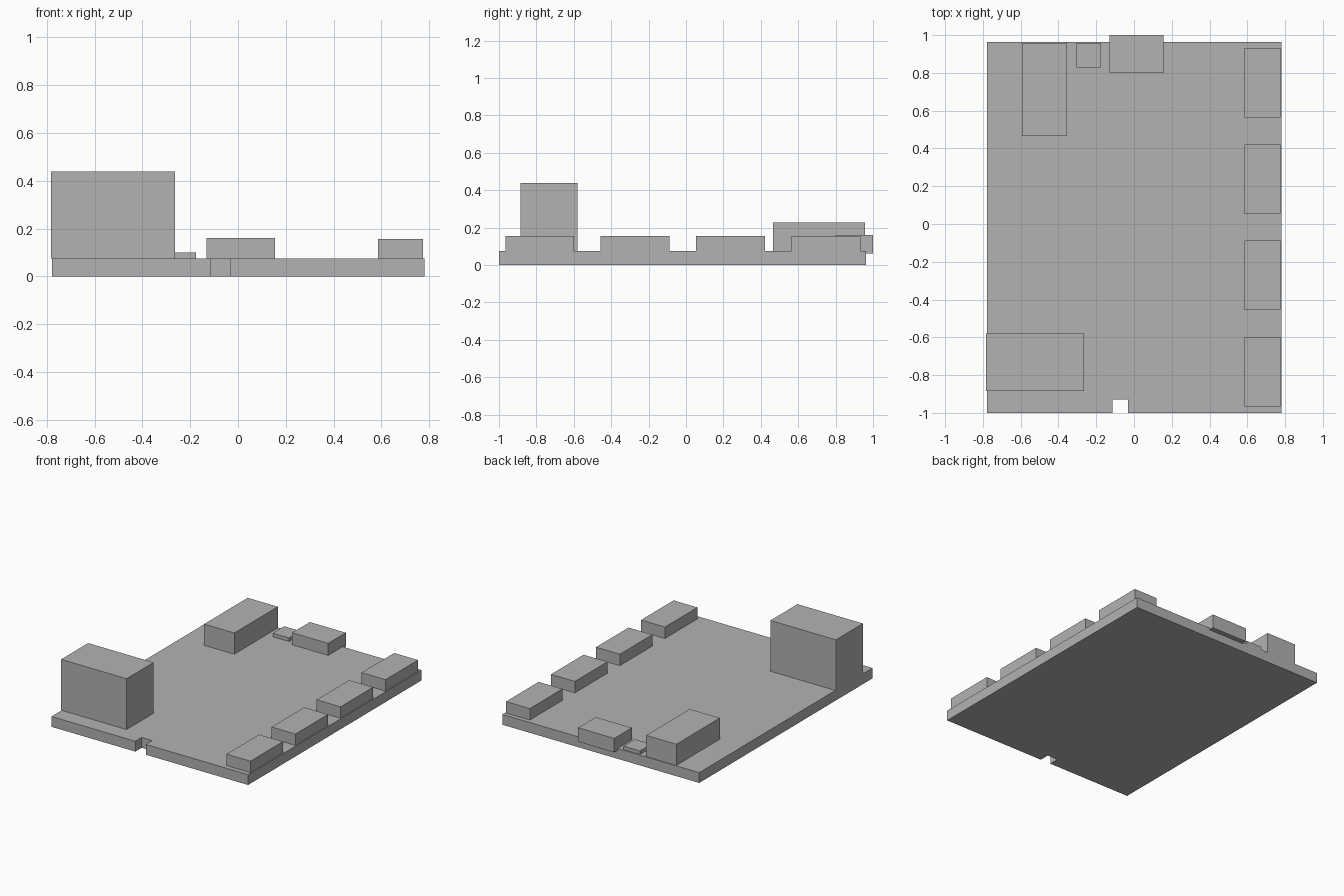
import bpy
import bmesh

if "Cube" in bpy.data.objects:
    bpy.data.objects.remove(bpy.data.objects["Cube"], do_unlink=True)

# One plain grey for every part
grey = bpy.data.materials.new("plain_grey")
grey.use_nodes = True
colour = (0.448, 0.448, 0.448, 1)
grey.diffuse_color = colour
grey.node_tree.nodes["Principled BSDF"].inputs["Base Color"].default_value = colour


def add_object(name, bm):
    bmesh.ops.recalc_face_normals(bm, faces=bm.faces)
    mesh = bpy.data.meshes.new(name)
    bm.to_mesh(mesh)
    bm.free()
    mesh.materials.append(grey)
    obj = bpy.data.objects.new(name, mesh)
    bpy.context.collection.objects.link(obj)
    return obj


def block(name, x, y, z):
    """Box spanning the given (low, high) ranges."""
    bm = bmesh.new()
    bmesh.ops.create_cube(bm, size=1)
    for v in bm.verts:
        v.co = [r[0] if c < 0 else r[1] for c, r in zip(v.co, (x, y, z))]
    return add_object(name, bm)


# Base board: outline with a notch in the front edge, extruded upward
TOP = 0.074
LEFT, RIGHT, FRONT, BACK = -0.779, 0.781, -1.0, 0.963
outline = [(LEFT, FRONT), (-0.114, FRONT), (-0.114, -0.928), (-0.031, -0.928),
           (-0.031, FRONT), (RIGHT, FRONT), (RIGHT, BACK), (LEFT, BACK)]
bm = bmesh.new()
base = bm.faces.new([bm.verts.new((x, y, 0)) for x, y in outline])
extruded = bmesh.ops.extrude_face_region(bm, geom=[base], use_keep_orig=True)
for item in extruded["geom"]:
    if isinstance(item, bmesh.types.BMVert):
        item.co.z = TOP
add_object("base_board", bm)

# Blocks standing on the board
block("tall_front_block", (-0.783, -0.264), (-0.885, -0.579), (TOP, 0.438))
block("long_back_block", (-0.594, -0.355), (0.465, 0.958), (TOP, 0.226))
block("small_flat_chip", (-0.304, -0.175), (0.828, 0.957), (TOP, 0.1))

# Connector overhanging the back edge, sunk slightly into the board
block("back_connector", (-0.131, 0.155), (0.8, 1.0), (0.06, 0.16))

# Row of four equal terminals along the left edge
for i in range(4):
    y = -0.966 + 0.51 * i
    block(f"side_terminal_{i + 1}", (0.586, 0.775), (y, y + 0.368), (TOP, 0.156))
